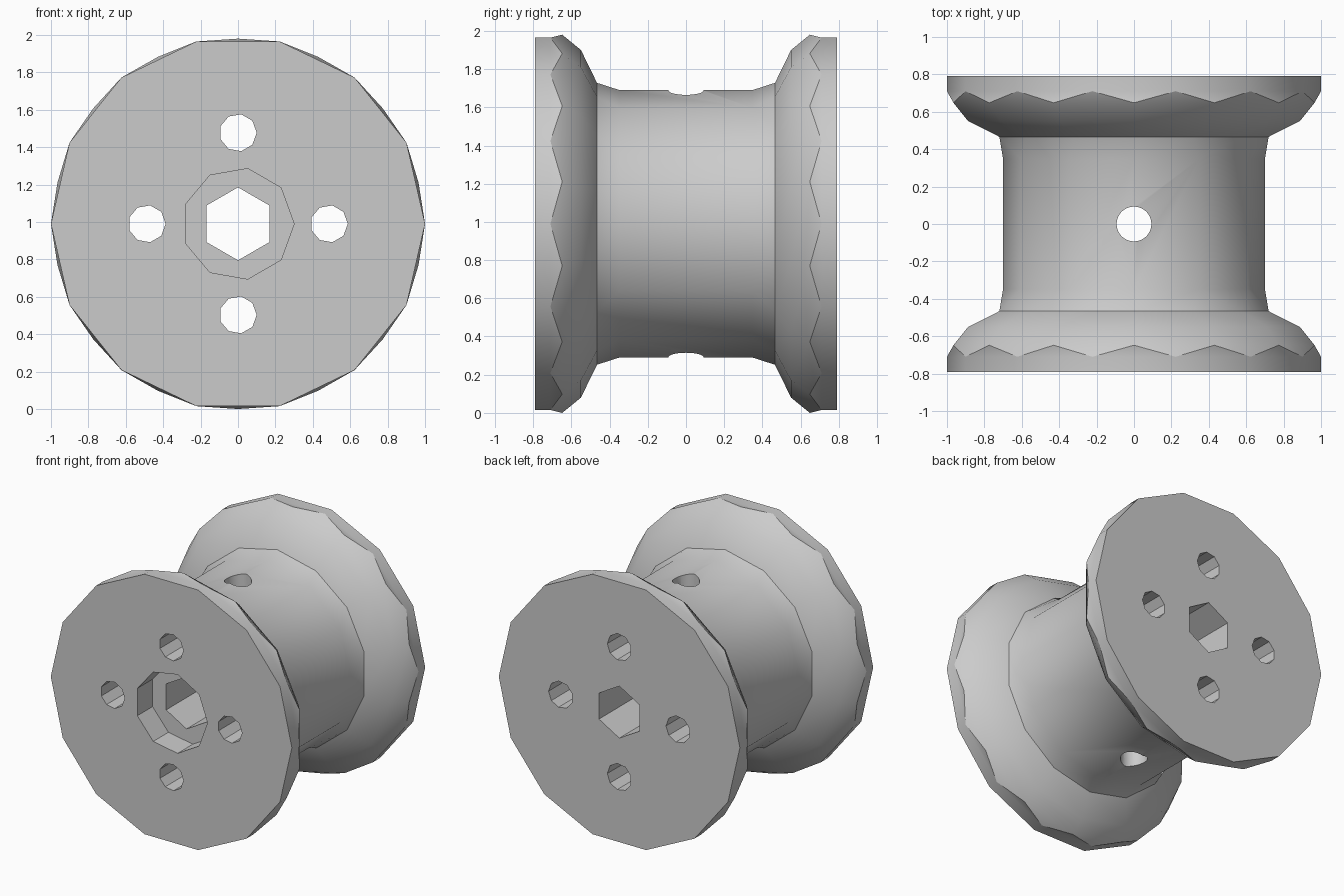
import bpy, bmesh
from math import cos, sin, pi, radians

AXIS_Z = 0.99   # height of the spool axis, which runs along y

if "Cube" in bpy.data.objects:
    bpy.data.objects.remove(bpy.data.objects["Cube"])

grey = bpy.data.materials.new("plain grey")
grey.use_nodes = True
grey.diffuse_color = (0.6, 0.6, 0.6, 1)
grey.node_tree.nodes["Principled BSDF"].inputs["Base Color"].default_value = (0.6, 0.6, 0.6, 1)


def ring(bm, y, r, n, phase, x=0, z=AXIS_Z):
    """Regular polygon of vertices facing along y."""
    step = 2 * pi / n
    verts = [bm.verts.new((x + r * cos(phase + i * step), y, z + r * sin(phase + i * step)))
             for i in range(n)]
    return verts, phase


def bridge(bm, ring_a, ring_b):
    """Quads between matching rings, a band of triangles between others."""
    (a, pa), (b, pb) = ring_a, ring_b
    na, nb = len(a), len(b)
    if na == nb and pa == pb:
        for i in range(na):
            bm.faces.new((a[i], a[(i + 1) % na], b[(i + 1) % nb], b[i]))
        return
    i = j = 0
    while i < na or j < nb:
        next_a = pa + (i + 1) * 2 * pi / na
        next_b = pb + (j + 1) * 2 * pi / nb
        if j >= nb or (i < na and next_a <= next_b):
            bm.faces.new((a[i % na], a[(i + 1) % na], b[j % nb]))
            i += 1
        else:
            bm.faces.new((b[j % nb], b[(j + 1) % nb], a[i % na]))
            j += 1


def lathe(name, sections, x=0, z=AXIS_Z):
    """Closed solid through (y, radius, sides, phase) sections."""
    bm = bmesh.new()
    rings = [ring(bm, *s, x=x, z=z) for s in sections]
    for a, b in zip(rings, rings[1:]):
        bridge(bm, a, b)
    bm.faces.new(rings[0][0])
    bm.faces.new(rings[-1][0])
    bmesh.ops.recalc_face_normals(bm, faces=bm.faces)
    mesh = bpy.data.meshes.new(name)
    bm.to_mesh(mesh)
    bm.free()
    mesh.materials.append(grey)
    obj = bpy.data.objects.new(name, mesh)
    bpy.context.collection.objects.link(obj)
    return obj


# Spool body: flange rim, flared flange, fillet and core, mirrored along y
half = pi / 14
profile = [
    (0.79, 1.0, 14, 0),
    (0.71, 1.0, 14, 0),
    (0.648, 0.99, 14, half),
    (0.55, 0.91, 14, half),
    (0.466, 0.738, 14, half),
    (0.348, 0.70, 12, 0),
]
front = [(-y, r, n, p) for y, r, n, p in profile]
spool = lathe("spool", front + profile[::-1])

# Cutters: hexagonal bore, front counterbore, four bolt holes
cutters = [
    lathe("hex_bore", [(-1, 0.195, 6, pi / 6), (1, 0.195, 6, pi / 6)]),
    lathe("counterbore", [(-1, 0.3, 9, 0), (-0.61, 0.3, 9, 0)]),
]
for k in range(4):
    x, z = 0.487 * cos(k * pi / 2), 0.487 * sin(k * pi / 2)
    cutters.append(lathe("bolt_hole", [(-1, 0.1, 9, 0), (1, 0.1, 9, 0)], x, AXIS_Z + z))

# Round cross hole through the core
bpy.ops.mesh.primitive_cylinder_add(vertices=32, radius=0.093, depth=3, location=(0, 0, AXIS_Z))
cross_hole = bpy.context.object
cross_hole.name = "cross_hole"
cross_hole.data.materials.append(grey)
cutters.append(cross_hole)

bpy.ops.object.select_all(action="DESELECT")
bpy.context.view_layer.objects.active = spool
spool.select_set(True)
for cutter in cutters:
    mod = spool.modifiers.new("cut", "BOOLEAN")
    mod.operation = "DIFFERENCE"
    mod.solver = "EXACT"
    mod.object = cutter
    bpy.ops.object.modifier_apply(modifier=mod.name)
for cutter in cutters:
    bpy.data.objects.remove(cutter)

bpy.ops.object.shade_smooth_by_angle(angle=radians(32))
